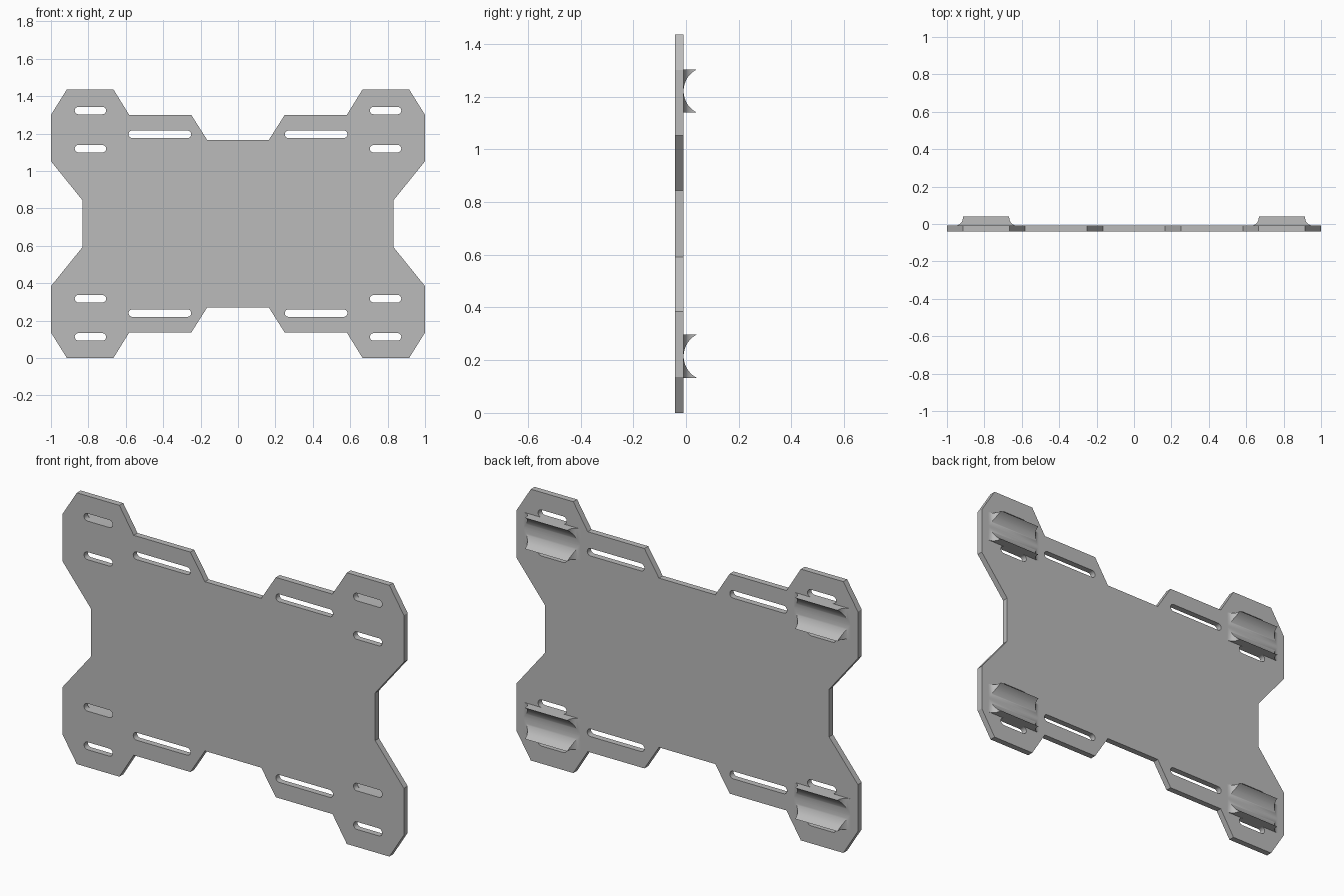
import bpy, bmesh, math

if "Cube" in bpy.data.objects:
    bpy.data.objects.remove(bpy.data.objects["Cube"])

MID_Z = 0.718                  # mirror height
FRONT_Y, BACK_Y, TOP_Y = -0.041, -0.009, 0.041
CRADLE_Z, HALF_W = 0.503, 0.082  # cradle offset from the middle, half width
SLOT_R = 0.02

grey = bpy.data.materials.new("plain grey")
grey.use_nodes = True
grey.diffuse_color = (0.5, 0.5, 0.5, 1)
grey.node_tree.nodes["Principled BSDF"].inputs["Base Color"].default_value = (0.5, 0.5, 0.5, 1)


def activate(obj):
    bpy.ops.object.select_all(action="DESELECT")
    obj.select_set(True)
    bpy.context.view_layer.objects.active = obj


def arc(cx, cy, r, start, end, steps):
    """Points along a circular arc, angles in degrees."""
    angles = [math.radians(start + (end - start) * i / steps) for i in range(steps + 1)]
    return [(cx + r * math.cos(a), cy + r * math.sin(a)) for a in angles]


def slot(x0, x1, z):
    """Outline of a round-ended slot."""
    return (arc(x1 - SLOT_R, z, SLOT_R, -90, 90, 10)
            + arc(x0 + SLOT_R, z, SLOT_R, 90, 270, 10))


def prism(name, points, offset):
    """Solid made by sweeping a closed outline of 3D points."""
    bm = bmesh.new()
    face = bm.faces.new([bm.verts.new(p) for p in points])
    swept = bmesh.ops.extrude_face_region(bm, geom=[face])
    moved = [v for v in swept["geom"] if isinstance(v, bmesh.types.BMVert)]
    bmesh.ops.translate(bm, verts=moved, vec=offset)
    bmesh.ops.recalc_face_normals(bm, faces=bm.faces)
    mesh = bpy.data.meshes.new(name)
    bm.to_mesh(mesh)
    bm.free()
    obj = bpy.data.objects.new(name, mesh)
    bpy.context.collection.objects.link(obj)
    mesh.materials.append(grey)
    return obj


# Plate: one quarter of the outline, mirrored both ways, with slots as holes
quarter = [(0.165, 0.448), (0.25, 0.582), (0.582, 0.582), (0.666, 0.718),
           (0.915, 0.718), (1.0, 0.582), (1.0, 0.334), (0.832, 0.126)]
right_half = quarter + [(x, -z) for x, z in reversed(quarter)]
outlines = [right_half + [(-x, z) for x, z in reversed(right_half)]]
for sx in (1, -1):
    for sz in (1, -1):
        for x0, x1, z in ((0.25, 0.585, 0.478),
                          (0.705, 0.873, CRADLE_Z + HALF_W + SLOT_R),
                          (0.705, 0.873, CRADLE_Z - HALF_W - SLOT_R)):
            outlines.append([(sx * x, sz * z) for x, z in slot(x0, x1, z)])

curve = bpy.data.curves.new("plate", "CURVE")
curve.dimensions = "2D"
curve.fill_mode = "BOTH"
curve.extrude = (BACK_Y - FRONT_Y) / 2
for outline in outlines:
    spline = curve.splines.new("POLY")
    spline.points.add(len(outline) - 1)
    for point, (x, z) in zip(spline.points, outline):
        point.co = (x, z, 0, 1)
    spline.use_cyclic_u = True
curve.materials.append(grey)
plate = bpy.data.objects.new("plate", curve)
bpy.context.collection.objects.link(plate)
plate.location = (0, (FRONT_Y + BACK_Y) / 2, MID_Z)
plate.rotation_euler.x = math.pi / 2
activate(plate)
bpy.ops.object.convert(target="MESH")
bpy.ops.object.shade_smooth_by_angle(angle=math.radians(30))

# Cradles: a round trough along x, trimmed by an end profile with fillets
depth = TOP_Y - BACK_Y
radius = (HALF_W ** 2 + depth ** 2) / (2 * depth)
spread = math.degrees(math.asin(HALF_W / radius))
trough = arc(0, BACK_Y + radius, radius, -90 - spread, -90 + spread, 32)
base_y = BACK_Y - 0.005
trough += [(HALF_W, base_y), (-HALF_W, base_y)]

HALF_L, FILLET = 0.124, 0.042
side = arc(HALF_L + FILLET, BACK_Y + FILLET, FILLET, 180, 270, 12)
ends = [(HALF_L, TOP_Y + 0.01)] + side + [(HALF_L + FILLET, base_y - 0.01)]
ends += [(-x, y) for x, y in reversed(ends)]

for sx, side_name in ((1, "left"), (-1, "right")):
    for sz, level in ((1, "upper"), (-1, "lower")):
        cx, cz = sx * 0.791, MID_Z + sz * CRADLE_Z
        cradle = prism(f"{level}_{side_name}_cradle",
                       [(cx - 0.2, y, cz + z) for z, y in trough], (0.4, 0, 0))
        trimmer = prism("cradle_trimmer",
                        [(cx + x, y, cz - 0.2) for x, y in ends], (0, 0, 0.4))
        trim = cradle.modifiers.new("trim ends", "BOOLEAN")
        trim.operation = "INTERSECT"
        trim.solver = "EXACT"
        trim.object = trimmer
        activate(cradle)
        bpy.ops.object.modifier_apply(modifier=trim.name)
        bpy.data.objects.remove(trimmer)
        bpy.ops.object.shade_smooth_by_angle(angle=math.radians(30))
